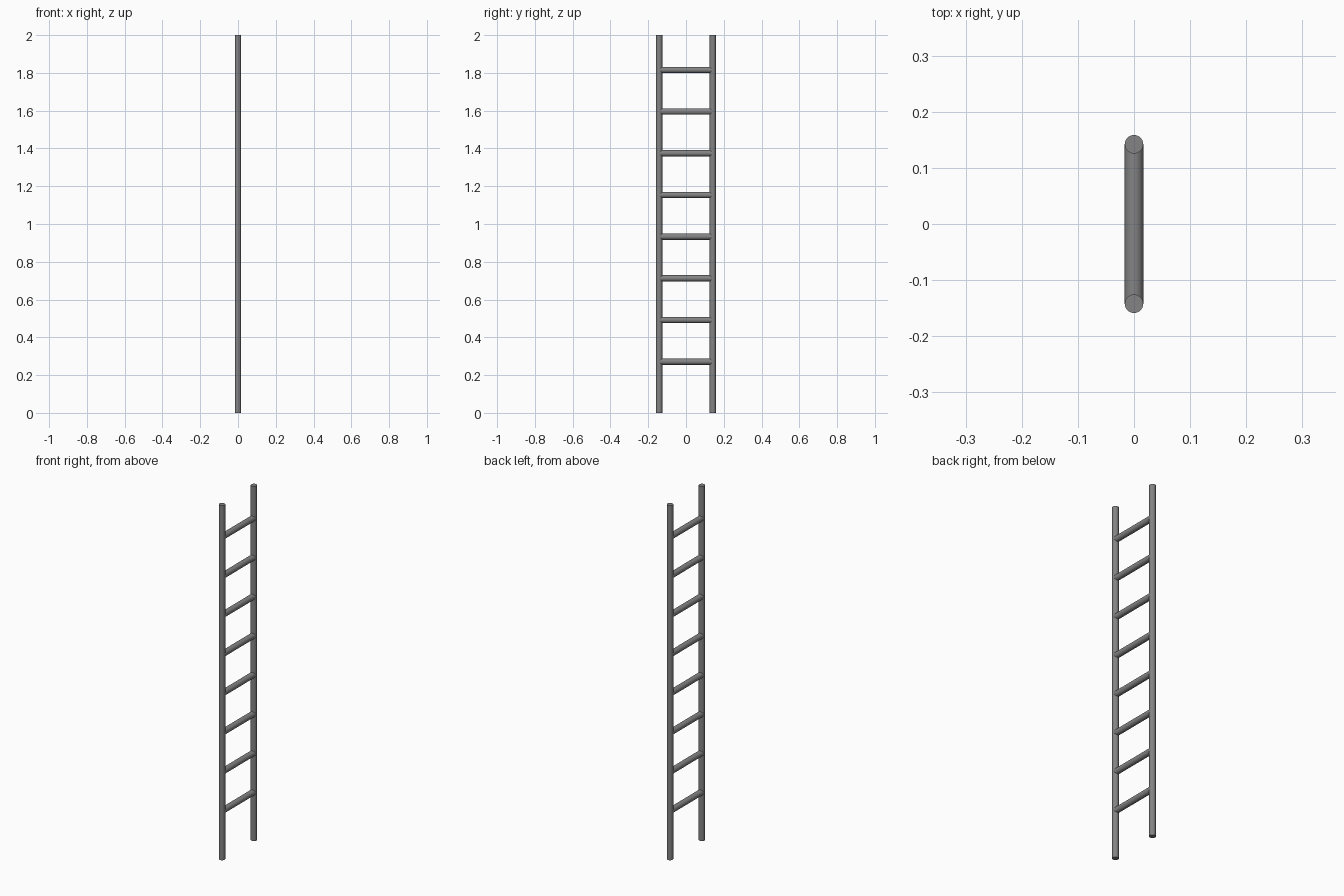
import bpy
import math

if "Cube" in bpy.data.objects:
    bpy.data.objects.remove(bpy.data.objects["Cube"])

RADIUS = 0.0165
RAIL_Y = 0.142

dark = bpy.data.materials.new("dark_metal")
dark.diffuse_color = (0.23, 0.23, 0.23, 1)
dark.use_nodes = True
dark.node_tree.nodes["Principled BSDF"].inputs["Base Color"].default_value = dark.diffuse_color


def rod(name, length, location, rotation=(0, 0, 0)):
    bpy.ops.mesh.primitive_cylinder_add(vertices=32, radius=RADIUS, depth=length,
                                        location=location, rotation=rotation)
    obj = bpy.context.object
    obj.name = name
    obj.data.materials.append(dark)
    bpy.ops.object.shade_smooth_by_angle(angle=math.radians(40))


# Side rails
for side, label in ((-1, "front"), (1, "back")):
    rod(f"{label}_rail", 2.0, (0, side * RAIL_Y, 1.0))

# Rungs, running between the rail centres
for i in range(8):
    rod(f"rung_{i + 1}", 2 * RAIL_Y, (0, 0, 0.271 + i * 0.2207), (math.pi / 2, 0, 0))
